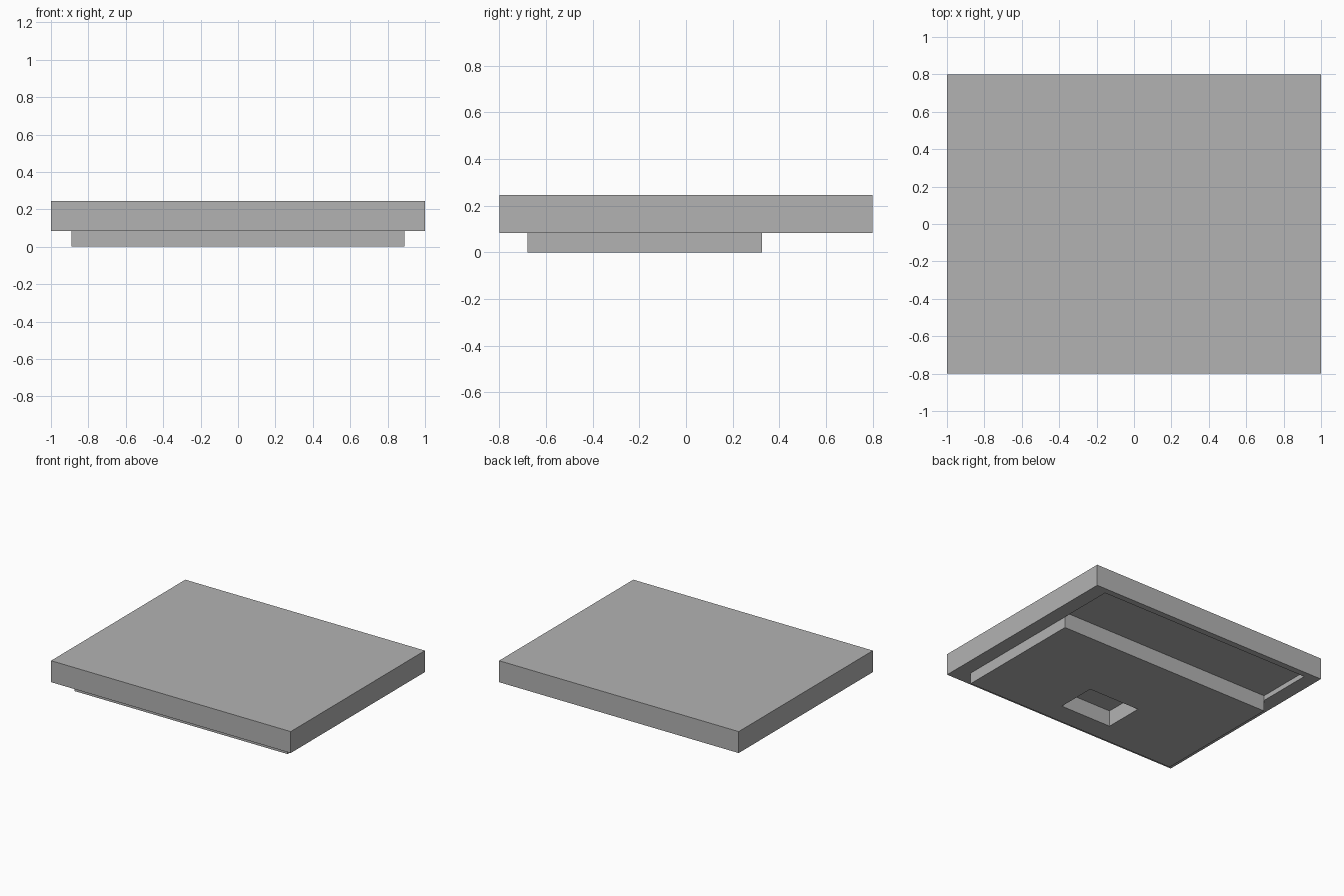
import bpy

default_cube = bpy.data.objects.get("Cube")
if default_cube:
    bpy.data.objects.remove(default_cube, do_unlink=True)

# Plain grey material
grey = bpy.data.materials.new("plain_grey")
grey.use_nodes = True
GREY = (0.45, 0.45, 0.45, 1)
grey.diffuse_color = GREY
grey.node_tree.nodes["Principled BSDF"].inputs["Base Color"].default_value = GREY


def box(name, x_half, y_range, z_range):
    """Box centred on x = 0, spanning the given y and z ranges."""
    (y0, y1), (z0, z1) = y_range, z_range
    bpy.ops.mesh.primitive_cube_add(size=1, location=(0, (y0 + y1) / 2, (z0 + z1) / 2))
    obj = bpy.context.object
    obj.name = obj.data.name = name
    obj.scale = (2 * x_half, y1 - y0, z1 - z0)
    bpy.ops.object.transform_apply(location=True, rotation=False, scale=True)
    obj.data.materials.append(grey)
    return obj


def combine(target, tool, operation):
    """Apply a boolean and discard the tool object."""
    tool.hide_render = True
    mod = target.modifiers.new(operation.lower(), 'BOOLEAN')
    mod.operation = operation
    mod.solver = 'EXACT'
    mod.object = tool
    bpy.context.view_layer.objects.active = target
    bpy.ops.object.modifier_apply(modifier=mod.name)
    bpy.data.objects.remove(tool, do_unlink=True)


SLAB_BOTTOM, SLAB_TOP, CEILING = 0.083, 0.245, 0.12
INNER_X = 0.89

# Wide flat slab with the lower block joined underneath
slab = box("slab", 1.0, (-0.8, 0.8), (SLAB_BOTTOM, SLAB_TOP))
block = box("lower_block", INNER_X, (-0.68, 0.325), (0, CEILING))
combine(slab, block, 'UNION')

# Shallow recess behind the block
recess = box("recess_cutter", INNER_X, (0.325, 0.753), (-0.05, CEILING))
combine(slab, recess, 'DIFFERENCE')

# Square-cornered pocket in the underside of the block
pocket = box("pocket_cutter", 0.213, (-0.515, -0.213), (-0.05, CEILING))
combine(slab, pocket, 'DIFFERENCE')
slab.name = "slab_with_block"
